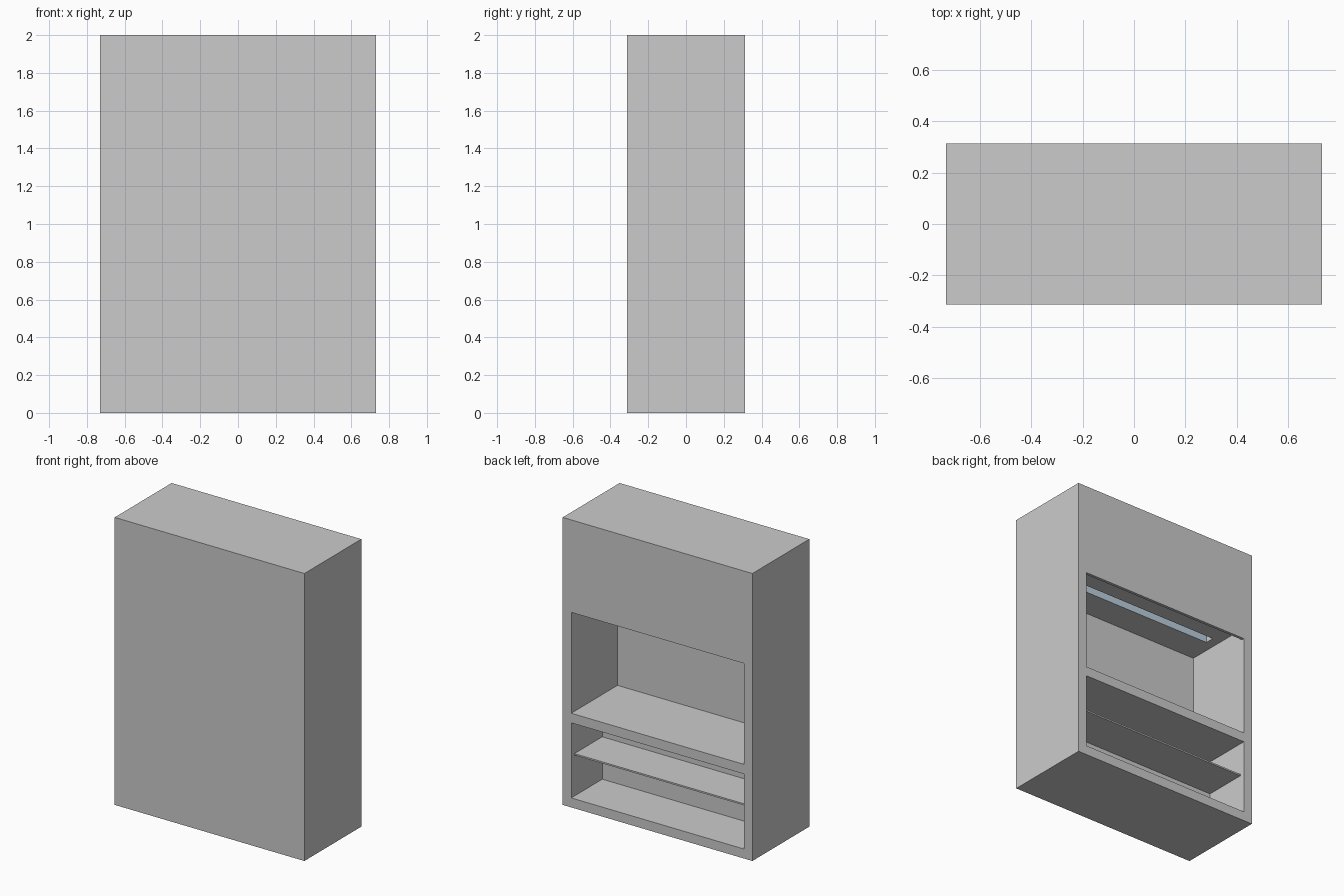
import bpy, bmesh

if "Cube" in bpy.data.objects:
    bpy.data.objects.remove(bpy.data.objects["Cube"])

W, D, H = 0.73, 0.313, 2.0      # half width, half depth, height
IN = 0.664                      # half width of the openings


def extrude_x(name, profile, half):
    """Extrude a (y, z) profile symmetrically along x."""
    bm = bmesh.new()
    face = bm.faces.new([bm.verts.new((-half, y, z)) for y, z in profile])
    geom = bmesh.ops.extrude_face_region(bm, geom=[face])["geom"]
    verts = [v for v in geom if isinstance(v, bmesh.types.BMVert)]
    bmesh.ops.translate(bm, verts=verts, vec=(2 * half, 0, 0))
    bmesh.ops.recalc_face_normals(bm, faces=bm.faces)
    mesh = bpy.data.meshes.new(name)
    bm.to_mesh(mesh)
    bm.free()
    obj = bpy.data.objects.new(name, mesh)
    bpy.context.collection.objects.link(obj)
    return obj


def rect(y0, y1, z0, z1):
    return [(y0, z0), (y1, z0), (y1, z1), (y0, z1)]


def cut(target, cutter):
    """Subtract the cutter, then discard it."""
    mod = target.modifiers.new("cut", "BOOLEAN")
    mod.operation = "DIFFERENCE"
    mod.solver = "EXACT"
    mod.object = cutter
    cutter.hide_render = True
    bpy.context.view_layer.objects.active = target
    bpy.ops.object.modifier_apply(modifier=mod.name)
    bpy.data.objects.remove(cutter)


# Cabinet body
body = extrude_x("cabinet_body", rect(-D, D, 0, H), W)

# Upper work chamber: its ceiling rises behind a thin header panel
chamber = [(0.4, 0.655), (-0.195, 0.655), (-0.195, 1.435),
           (0.293, 1.435), (0.293, 1.357), (0.4, 1.357)]
cut(body, extrude_x("chamber_cutter", chamber, IN))

# Lower storage compartment
cut(body, extrude_x("storage_cutter", rect(-0.028, 0.4, 0.066, 0.588), IN))

# Slot in the chamber ceiling
cut(body, extrude_x("slot_cutter", rect(0.01, 0.08, 1.40, 1.80), 0.597))

# Thin shelf set slightly back in the storage compartment
extrude_x("storage_shelf", rect(-0.028, 0.278, 0.35, 0.361), IN)

# Bluish pane inside the ceiling slot
pane = extrude_x("slot_pane", rect(0.01, 0.016, 1.435, 1.80), 0.597)
glass = bpy.data.materials.new("pane_blue")
glass.diffuse_color = (0.50, 0.63, 0.73, 1.0)
glass.use_nodes = True
glass.node_tree.nodes["Principled BSDF"].inputs["Base Color"].default_value = glass.diffuse_color
pane.data.materials.append(glass)
